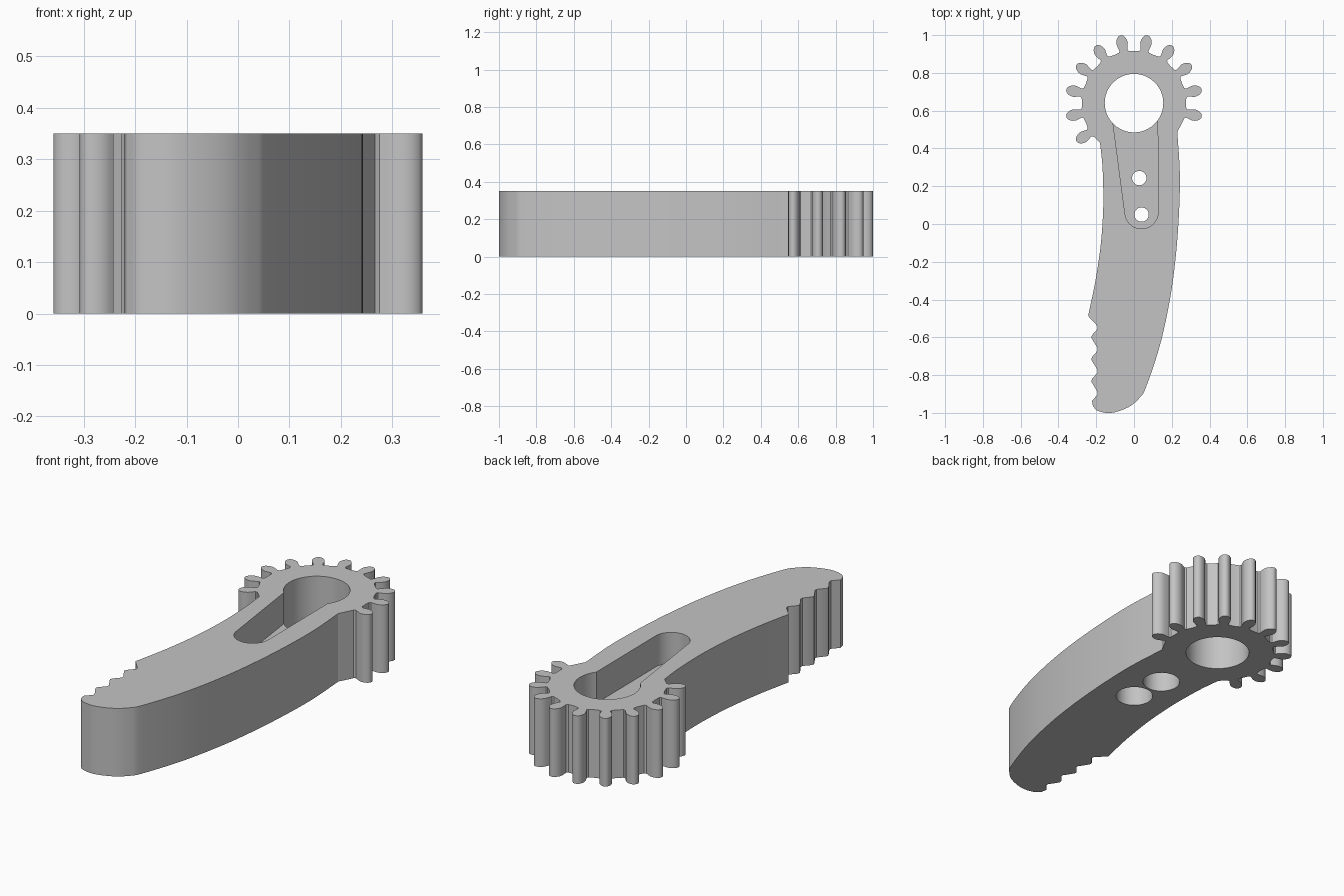
import bpy, bmesh, math
from mathutils import Vector

cube = bpy.data.objects.get("Cube")
if cube:
    bpy.data.objects.remove(cube, do_unlink=True)

HEIGHT = 0.35
FLOOR = 0.19
HUB = Vector((0, 0.64))

grey = bpy.data.materials.new("plain grey")
grey.use_nodes = True
colour = (0.55, 0.55, 0.55, 1)
grey.diffuse_color = colour
grey.node_tree.nodes["Principled BSDF"].inputs["Base Color"].default_value = colour


def prism(name, points, z0, z1):
    """Extrude a flat outline from z0 to z1."""
    bm = bmesh.new()
    face = bm.faces.new([bm.verts.new((p[0], p[1], z0)) for p in points])
    top = bmesh.ops.extrude_face_region(bm, geom=[face])["geom"]
    verts = [v for v in top if isinstance(v, bmesh.types.BMVert)]
    bmesh.ops.translate(bm, verts=verts, vec=(0, 0, z1 - z0))
    bmesh.ops.recalc_face_normals(bm, faces=bm.faces)
    mesh = bpy.data.meshes.new(name)
    bm.to_mesh(mesh)
    bm.free()
    mesh.materials.append(grey)
    obj = bpy.data.objects.new(name, mesh)
    bpy.context.collection.objects.link(obj)
    return obj


def arc(centre, radius, start, end, steps):
    angles = [math.radians(start + (end - start) * i / steps) for i in range(steps + 1)]
    return [(centre[0] + radius * math.cos(a), centre[1] + radius * math.sin(a)) for a in angles]


def smooth_path(points, steps=5):
    """Catmull-Rom curve through the points."""
    p = [Vector(q) for q in points]
    p = [2 * p[0] - p[1]] + p + [2 * p[-1] - p[-2]]
    out = []
    for a, b, c, d in zip(p, p[1:], p[2:], p[3:]):
        for i in range(steps):
            t = i / steps
            out.append(0.5 * (2 * b + (c - a) * t + (2 * a - 5 * b + 4 * c - d) * t ** 2
                              + (3 * b - a - 3 * c + d) * t ** 3))
    return out + [p[-2]]


# Gear rim: leaf-shaped teeth, each given as (radius, half width)
ROOT, PITCH = 0.275, 22.5
flank = [(0.277, 0.027), (0.285, 0.021), (0.30, 0.025), (0.32, 0.030),
         (0.335, 0.029), (0.35, 0.023), (0.361, 0.014), (0.365, 0.005)]
tooth = [(-w, r) for r, w in flank] + [(w, r) for r, w in reversed(flank)]


def around(x, r, degrees):
    """Turn a point clockwise round the hub, starting from +y."""
    a = math.radians(degrees)
    return HUB + Vector((x * math.cos(a) + r * math.sin(a), r * math.cos(a) - x * math.sin(a)))


outline = [around(0, ROOT, -5.5 * PITCH - PITCH / 2)]
for k in range(11):
    angle = (k - 5.5) * PITCH
    outline += [around(x, r, angle) for x, r in tooth]
    outline.append(around(0, ROOT, angle + PITCH / 2))

# Outer edge of the finger, round the tip
outline += smooth_path([(0.229, 0.487), (0.24, 0.33), (0.243, 0.2), (0.235, 0), (0.218, -0.2),
                        (0.19, -0.4), (0.138, -0.64), (0.065, -0.86), (0.03, -0.92),
                        (-0.03, -0.97), (-0.12, -1), (-0.19, -0.99), (-0.217, -0.965)])

# Grip serrations
for i in range(4):
    y = -0.95 + i * 0.116
    if i:
        outline += [(-0.218, y - 0.014), (-0.226, y)]
    outline += [(-0.222, y + 0.014), (-0.192, y + 0.048), (-0.192, y + 0.06)]

# Inner edge of the finger back to the gear
outline += smooth_path([(-0.243, -0.487), (-0.204, -0.3), (-0.175, -0.1), (-0.163, 0.08),
                        (-0.163, 0.2), (-0.168, 0.32), (-0.18, 0.43)])

finger = prism("geared_gripper_finger", outline, 0, HEIGHT)

# Hub bore, tapered pocket, screw holes and counterbores
slot_end = (0.04, 0.063)
pocket = arc(slot_end, 0.088, -175, 0, 24) + [(0.125, 0.6), (-0.12, 0.6)]
cutters = [prism("hub_bore_cutter", arc(HUB, 0.155, 0, 354, 59), -0.1, 0.5),
           prism("pocket_cutter", pocket, FLOOR, 0.5)]
for centre in ((0.028, 0.243), (0.04, 0.05)):
    cutters.append(prism("counterbore_cutter", arc(centre, 0.09, 0, 352.5, 47), -0.1, 0.12))
    cutters.append(prism("screw_hole_cutter", arc(centre, 0.038, 0, 348.75, 31), 0.05, 0.3))

bpy.ops.object.select_all(action="DESELECT")
bpy.context.view_layer.objects.active = finger
finger.select_set(True)
for cutter in cutters:
    cutter.hide_render = True
    cut = finger.modifiers.new("cut", "BOOLEAN")
    cut.operation = "DIFFERENCE"
    cut.solver = "EXACT"
    cut.object = cutter
    bpy.ops.object.modifier_apply(modifier=cut.name)
    bpy.data.objects.remove(cutter, do_unlink=True)

bpy.ops.object.shade_smooth_by_angle(angle=math.radians(30))
